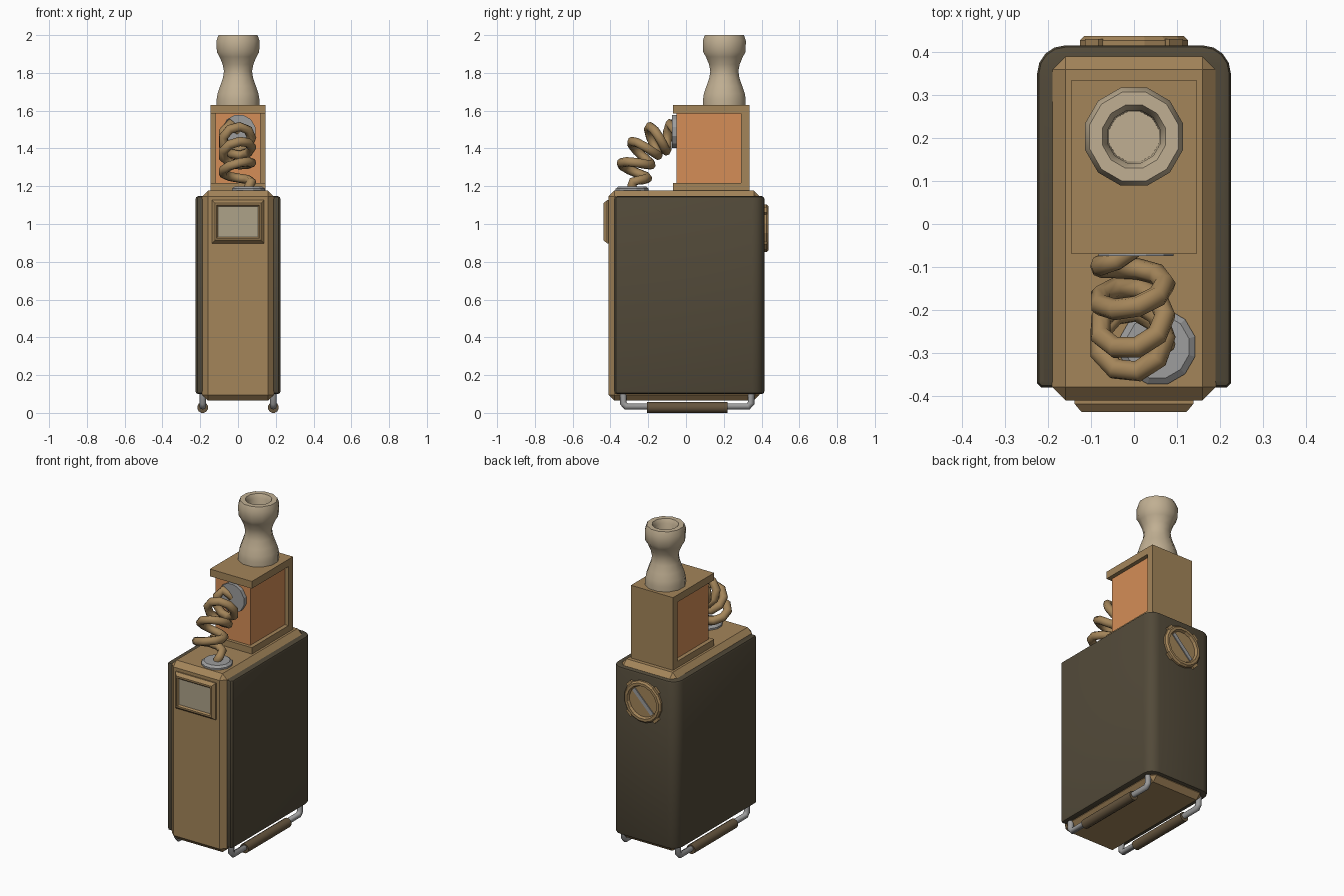
import bpy, bmesh, math
from mathutils import Vector

if "Cube" in bpy.data.objects:
    bpy.data.objects.remove(bpy.data.objects["Cube"])


def mat(name, r, g, b):
    m = bpy.data.materials.new(name)
    m.diffuse_color = (r, g, b, 1)
    m.use_nodes = True
    m.node_tree.nodes["Principled BSDF"].inputs["Base Color"].default_value = m.diffuse_color
    return m


BROWN = mat("bronze_brown", 0.37, 0.235, 0.102)
DARK = mat("dark_leather", 0.085, 0.068, 0.041)
ORANGE = mat("copper_orange", 0.66, 0.27, 0.095)
CREAM = mat("pale_bone", 0.53, 0.43, 0.29)
GREY = mat("steel_grey", 0.34, 0.34, 0.34)
SCREEN = mat("screen_tan", 0.42, 0.36, 0.25)
SLEEVE = mat("sleeve_brown", 0.13, 0.09, 0.048)


def finish(name, bm, material, smooth=None):
    bmesh.ops.recalc_face_normals(bm, faces=bm.faces)
    me = bpy.data.meshes.new(name)
    bm.to_mesh(me)
    bm.free()
    if smooth:
        me.shade_smooth()
        me.set_sharp_from_angle(angle=math.radians(smooth))
    ob = bpy.data.objects.new(name, me)
    bpy.context.collection.objects.link(ob)
    me.materials.append(material)
    return ob


def box(name, x, y, z, material, bevel=0):
    bm = bmesh.new()
    bmesh.ops.create_cube(bm, size=1)
    for v in bm.verts:
        v.co = [r[0] + (c + 0.5) * (r[1] - r[0]) for c, r in zip(v.co, (x, y, z))]
    if bevel:
        bmesh.ops.bevel(bm, geom=bm.edges[:], offset=bevel, segments=1, affect='EDGES')
    return finish(name, bm, material)


def extrude(name, pts, vec, material, bevel=0, smooth=None):
    """Extrude a closed polygon along vec, softening the rims of both ends."""
    bm = bmesh.new()
    f = bm.faces.new([bm.verts.new(p) for p in pts])
    r = bmesh.ops.extrude_face_region(bm, geom=[f], use_keep_orig=True)
    bmesh.ops.translate(bm, vec=vec, verts=[v for v in r['geom'] if isinstance(v, bmesh.types.BMVert)])
    if bevel:
        axis = Vector(vec).normalized()
        rim = [e for e in bm.edges
               if abs((e.verts[0].co - e.verts[1].co).normalized().dot(axis)) < 0.1]
        bmesh.ops.bevel(bm, geom=rim, offset=bevel, segments=2, profile=0.5, affect='EDGES')
    return finish(name, bm, material, smooth)


def lathe(name, profile, material, n=12, loc=(0, 0, 0), rot=(0, 0, 0), smooth=None):
    """Turn (radius, height) points about z; both ends are capped."""
    bm = bmesh.new()
    rings = [[bm.verts.new((r * math.cos(2 * math.pi * (i + 0.5) / n),
                            r * math.sin(2 * math.pi * (i + 0.5) / n), h))
              for i in range(n)] for r, h in profile]
    for a, b in zip(rings, rings[1:]):
        for i in range(n):
            j = (i + 1) % n
            bm.faces.new((a[i], a[j], b[j], b[i]))
    bm.faces.new(rings[0])
    bm.faces.new(rings[-1])
    ob = finish(name, bm, material, smooth)
    ob.location, ob.rotation_euler = loc, rot
    return ob


def tube(name, pts, radius, material):
    cu = bpy.data.curves.new(name, 'CURVE')
    cu.dimensions = '3D'
    cu.bevel_depth, cu.bevel_resolution, cu.use_fill_caps = radius, 2, True
    sp = cu.splines.new('POLY')
    sp.points.add(len(pts) - 1)
    for p, co in zip(sp.points, pts):
        p.co = (*co, 1)
    sp.use_smooth = True
    cu.materials.append(material)
    ob = bpy.data.objects.new(name, cu)
    bpy.context.collection.objects.link(ob)
    bpy.ops.object.select_all(action='DESELECT')
    ob.select_set(True)
    bpy.context.view_layer.objects.active = ob
    bpy.ops.object.convert(target='MESH')
    return ob


# Main body: chamfered core, wrapped by a shell rounded at the back
box("body_core", (-0.19, 0.19), (-0.41, 0.39), (0.065, 1.177), BROWN, 0.031)
half = [(0.215, -0.38), (0.225, -0.37)]
half += [(0.16 + 0.065 * math.cos(a), 0.35 + 0.065 * math.sin(a))
         for a in [math.pi / 2 * i / 4 for i in range(5)]]
outline = half + [(-x, y) for x, y in reversed(half)]
extrude("body_shell", [(x, y, 0.1) for x, y in outline], (0, 0, 1.047), DARK, 0.014, 35)

# Upper block: C-shaped frame holding a copper chamber
c_shape = [(-0.07, 1.175), (0.335, 1.175), (0.335, 1.63), (-0.07, 1.63),
           (-0.07, 1.585), (0.29, 1.585), (0.29, 1.217), (-0.07, 1.217)]
extrude("chamber_frame", [(-0.145, y, z) for y, z in c_shape], (0.29, 0, 0), BROWN)
box("chamber", (-0.12, 0.12), (-0.05, 0.3), (1.21, 1.59), ORANGE)

# Mouthpiece with a deep bore
lathe("mouthpiece", [(0.117, 1.625), (0.117, 1.66), (0.112, 1.69), (0.098, 1.73), (0.082, 1.775),
                     (0.077, 1.81), (0.084, 1.845), (0.101, 1.885), (0.116, 1.91), (0.118, 1.97),
                     (0.107, 2.0), (0.076, 2.0), (0.063, 1.975), (0.06, 1.8)],
      CREAM, 12, (0, 0.203, 0), smooth=40)

# Coiled cable curving from the body top to the chamber front
TURNS, PER = 3.75, 9
cable = [(0.055, -0.285, 1.18), (0.06, -0.285, 1.205)]
steps = int(TURNS * PER)
for i in range(steps + 1):
    a = math.pi / 2 * i / steps
    th = 2 * math.pi * i / PER
    c = Vector((-0.005, -0.28 + 0.195 * (1 - math.cos(a)), 1.225 + 0.24 * math.sin(a)))
    t = Vector((0, 0.195 * math.sin(a), 0.24 * math.cos(a))).normalized()
    x = Vector((1, 0, 0))
    cable.append(c + 0.077 * (math.cos(th) * x + math.sin(th) * t.cross(x)))
cable.append((0, -0.055, 1.49))
tube("coiled_cable", cable, 0.025, BROWN)
lathe("cable_socket_lower", [(0.09, 0), (0.09, 0.012), (0.075, 0.024)], GREY, 12, (0.055, -0.285, 1.175))
lathe("cable_socket_upper", [(0.09, 0), (0.09, 0.024)], GREY, 12, (0.005, -0.05, 1.49),
      (math.pi / 2, 0, 0))

# Front display: tapered bezel with a slightly sunk screen
bm = bmesh.new()
loops = []
for hx, hz, y in ((0.138, 0.114, -0.4), (0.138, 0.114, -0.418), (0.122, 0.098, -0.437),
                  (0.113, 0.088, -0.437), (0.106, 0.08, -0.428)):
    loops.append([bm.verts.new((sx * hx, y, 1.012 + sz * hz))
                  for sx, sz in ((-1, -1), (1, -1), (1, 1), (-1, 1))])
for a, b in zip(loops, loops[1:]):
    for i in range(4):
        j = (i + 1) % 4
        bm.faces.new((a[i], a[j], b[j], b[i]))
bm.faces.new(loops[0])
glass = bm.faces.new(loops[-1])
glass.material_index = 1
finish("display", bm, BROWN).data.materials.append(SCREEN)

# Back dial: notched ring, sunk disc and diagonal steel bar
BACK = (-math.pi / 2, 0, 0)
ZC = 0.977
lathe("dial_ring", [(0.128, 0), (0.128, 0.022), (0.118, 0.032), (0.102, 0.032), (0.095, 0.016)],
      BROWN, 16, (0, 0.405, ZC), BACK)
for k in range(4):
    a = math.pi / 4 + k * math.pi / 2
    tab = box("dial_tab", (-0.022, 0.022), (0.405, 0.43), (0.115, 0.139), BROWN)
    tab.location, tab.rotation_euler = (0, 0, ZC), (0, a, 0)
bar = box("dial_bar", (-0.09, 0.09), (0.415, 0.427), (-0.012, 0.012), GREY)
bar.location, bar.rotation_euler = (0, 0, ZC), (0, math.radians(-45), 0)

# Rail feet with grip sleeves
for side, s in (("left", -1), ("right", 1)):
    X = s * 0.187
    tube("rail_" + side, [(X, -0.333, 0.12), (X, -0.333, 0.052), (X, -0.317, 0.034),
                          (X, 0.329, 0.034), (X, 0.345, 0.052), (X, 0.345, 0.12)], 0.018, GREY)
    lathe("rail_sleeve_" + side, [(0.029, -0.2125), (0.029, 0.2125)], SLEEVE, 12,
          (X, 0.007, 0.0285), BACK, 40)
